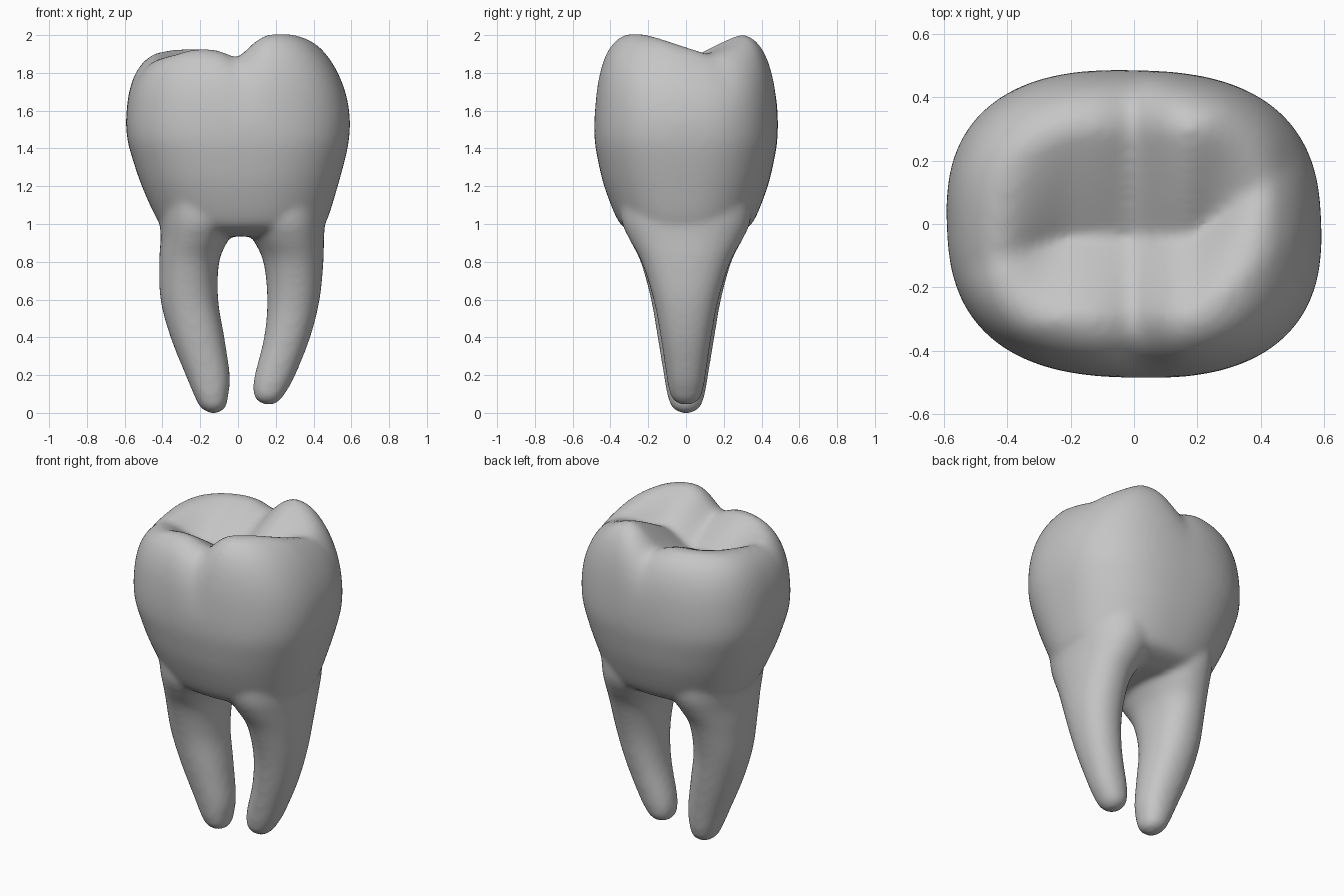
import bpy
import bmesh
from math import cos, sin, pi, exp

SIDES = 96

default = bpy.data.objects.get("Cube")
if default:
    bpy.data.objects.remove(default, do_unlink=True)


def catmull(rows, steps=5):
    """Smoothly interpolate a list of equal-length rows."""
    result = []
    last = len(rows) - 1
    for i in range(last):
        a, b = rows[max(i - 1, 0)], rows[i]
        c, d = rows[i + 1], rows[min(i + 2, last)]
        for k in range(steps):
            t = k / steps
            result.append([
                q + 0.5 * t * (r - p + t * (2 * p - 5 * q + 4 * r - s
                                            + t * (3 * (q - r) + s - p)))
                for p, q, r, s in zip(a, b, c, d)])
    result.append(list(rows[-1]))
    return result


def oval(z, left, right, depth, power, skew=0.0):
    """Superellipse ring between two x limits, fuller along one diagonal."""
    middle, half = (left + right) / 2, (right - left) / 2
    points = []
    for i in range(SIDES):
        c, s = cos(2 * pi * i / SIDES), sin(2 * pi * i / SIDES)
        r = (abs(c) ** power + abs(s) ** power) ** (-1 / power)
        r *= 1 - 2 * skew * c * s
        points.append((middle + half * r * c, depth * r * s, z))
    return points


def add_shell(bm, rings):
    """Closed loft through rings ordered from bottom to top."""
    loops = [[bm.verts.new(p) for p in ring] for ring in rings]
    for low, high in zip(loops, loops[1:]):
        for i in range(SIDES):
            j = (i + 1) % SIDES
            bm.faces.new((low[i], low[j], high[j], high[i]))
    bm.faces.new(loops[0][::-1])
    bm.faces.new(loops[-1])


def ease(low, high, value):
    t = min(max((value - low) / (high - low), 0), 1)
    return t * t * (3 - 2 * t)


def chewing_height(x, y):
    """Four cusps parted by a long bent fissure and a cross fissure."""
    level = 1.932 + 0.078 * ease(-0.05, 0.18, x)
    level -= 1.3 * max(x - 0.22, 0) ** 2
    fissure = -0.04 + 0.75 * max(x - 0.18, 0) + 0.3 * min(x + 0.2, 0)
    reach = 0.34 if y > fissure else 0.25
    near = max(0, 1 - abs(y - fissure) / reach)
    valley = 0.165 * near ** 1.2 * (1 - 0.7 * ease(0.2, 0.46, abs(x)))
    cross = 0.055 * exp(-abs(x / 0.08) ** 1.5) * (1 - 0.6 * near)
    return level - valley - cross


# Crown sides: height, x limits, half depth, squareness
crown_rows = [
    (0.935, -0.26, 0.30, 0.19, 2.1),
    (0.965, -0.37, 0.42, 0.295, 2.2),
    (1.02, -0.425, 0.47, 0.36, 2.3),
    (1.20, -0.508, 0.527, 0.432, 2.4),
    (1.36, -0.562, 0.570, 0.470, 2.5),
    (1.45, -0.585, 0.587, 0.483, 2.55),
    (1.53, -0.592, 0.592, 0.486, 2.55),
]
crown_rings = [oval(*row, skew=0.012) for row in catmull(crown_rows)]
rim = crown_rings[-1]

# Crown top: shrinking rings rise onto the chewing surface
top_rows = [(1, 0), (0.998, 0.1), (0.991, 0.25), (0.975, 0.42),
            (0.945, 0.59), (0.9, 0.74), (0.84, 0.86), (0.76, 0.95),
            (0.68, 0.99), (0.6, 1), (0.4, 1), (0.2, 1), (0.02, 1)]
for scale, rise in catmull(top_rows)[1:]:
    ring = []
    for x, y, z in rim:
        x, y = x * scale, y * scale
        if y < 0:
            y *= 1 - 0.05 * rise * exp(-((x - 0.05) / 0.07) ** 2)
        ring.append((x, y, z + rise * (chewing_height(x, y) - z)))
    crown_rings.append(ring)

# Roots: height, x limits, half depth; the tops end inside the crown
right_root = [
    (0.0, -0.155, -0.105, 0.03), (0.03, -0.20, -0.065, 0.075),
    (0.1, -0.235, -0.05, 0.1), (0.2, -0.277, -0.043, 0.117),
    (0.4, -0.357, -0.072, 0.15), (0.6, -0.41, -0.105, 0.185),
    (0.8, -0.417, -0.10, 0.24), (0.92, -0.41, -0.05, 0.30),
    (1.02, -0.415, 0.0, 0.342), (1.2, -0.43, 0.03, 0.36),
]
left_root = [
    (0.045, 0.14, 0.19, 0.03), (0.07, 0.095, 0.225, 0.07),
    (0.12, 0.08, 0.26, 0.09), (0.2, 0.088, 0.303, 0.104),
    (0.4, 0.138, 0.382, 0.134), (0.6, 0.155, 0.432, 0.172),
    (0.8, 0.135, 0.452, 0.235), (0.92, 0.08, 0.455, 0.30),
    (1.02, 0.03, 0.46, 0.342), (1.2, -0.01, 0.465, 0.36),
]

bm = bmesh.new()
add_shell(bm, crown_rings)
for rows in (right_root, left_root):
    add_shell(bm, [oval(*row, 2.2) for row in catmull(rows)])
bmesh.ops.recalc_face_normals(bm, faces=bm.faces)
mesh = bpy.data.meshes.new("molar_tooth")
bm.to_mesh(mesh)
bm.free()
tooth = bpy.data.objects.new("molar_tooth", mesh)
bpy.context.collection.objects.link(tooth)

# Fuse crown and roots into one soft skin
remesh = tooth.modifiers.new("fuse", 'REMESH')
remesh.mode = 'VOXEL'
remesh.voxel_size = 0.016
soften = tooth.modifiers.new("soften", 'SMOOTH')
soften.factor = 0.5
soften.iterations = 14
bpy.context.view_layer.objects.active = tooth
tooth.select_set(True)
for name in ("fuse", "soften"):
    bpy.ops.object.modifier_apply(modifier=name)

# Rest the root tip on the ground
low = min(v.co.z for v in tooth.data.vertices)
for v in tooth.data.vertices:
    v.co.z -= low

enamel = bpy.data.materials.new("enamel_grey")
enamel.use_nodes = True
colour = (0.56, 0.56, 0.56, 1)
enamel.diffuse_color = colour
enamel.node_tree.nodes["Principled BSDF"].inputs["Base Color"].default_value = colour
tooth.data.materials.clear()
tooth.data.materials.append(enamel)
bpy.ops.object.shade_smooth()
